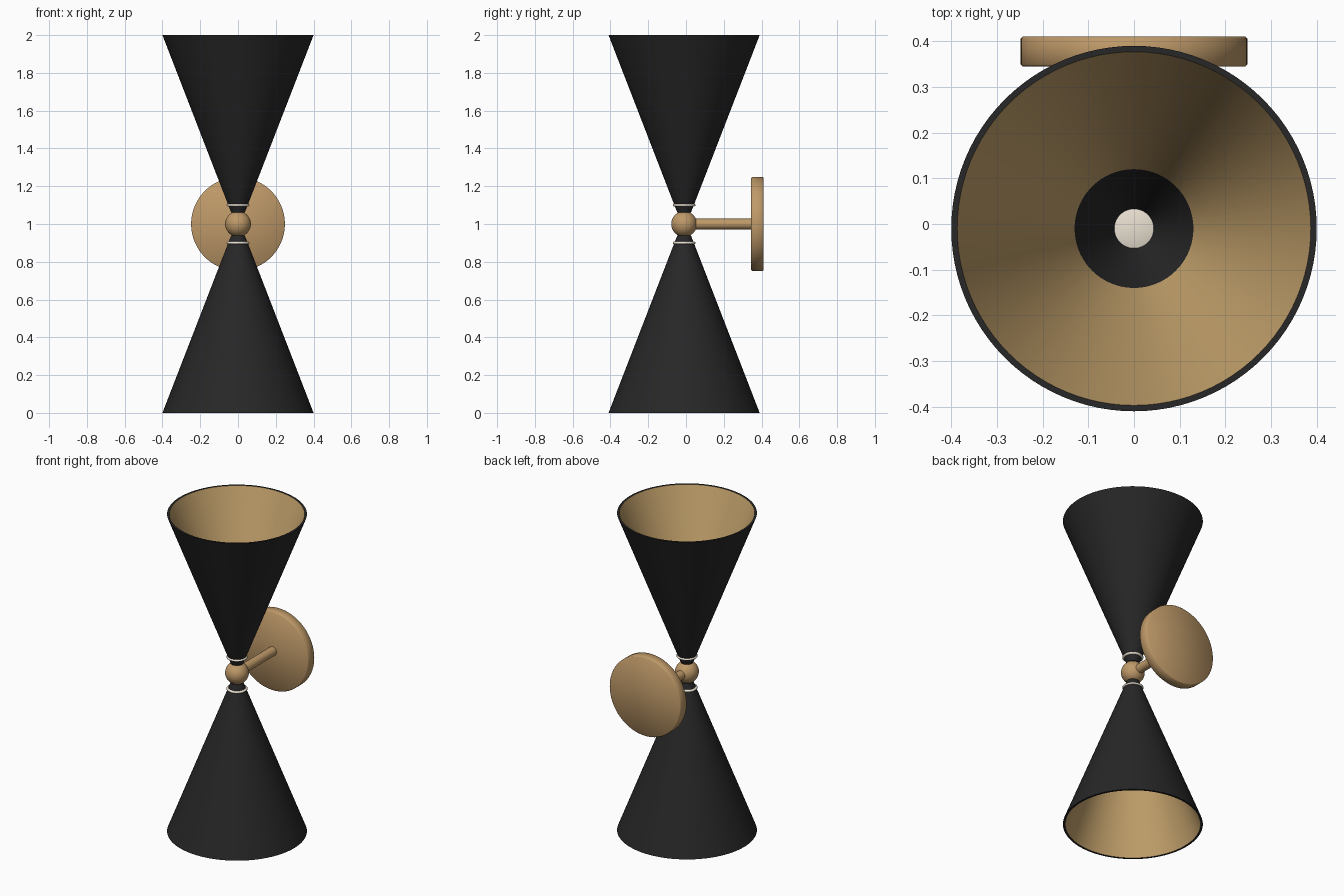
import bpy, bmesh, math
from mathutils import Matrix

if "Cube" in bpy.data.objects:
    bpy.data.objects.remove(bpy.data.objects["Cube"])

AXIS_Y = -0.01   # lamp axis
MID_Z = 1.0      # centre of the ball


def material(name, rgb):
    m = bpy.data.materials.new(name)
    m.diffuse_color = (*rgb, 1)
    m.use_nodes = True
    m.node_tree.nodes["Principled BSDF"].inputs["Base Color"].default_value = m.diffuse_color
    return m


black = material("black_metal", (0.02, 0.02, 0.02))
brass = material("brass", (0.52, 0.32, 0.14))
lining = material("gold_lining", (0.55, 0.36, 0.15))
ivory = material("ivory", (0.82, 0.75, 0.64))


def lathe(name, profile, mats, matrix, closed=False, seg_mats=None, angle=35, steps=96):
    """Revolve (radius, height) points about z, then place with matrix."""
    bm = bmesh.new()
    rings = []
    for r, h in profile:
        if r == 0:
            rings.append([bm.verts.new((0, 0, h))] * steps)
        else:
            rings.append([bm.verts.new((r * math.cos(2 * math.pi * i / steps),
                                        r * math.sin(2 * math.pi * i / steps), h))
                          for i in range(steps)])
    n = len(rings)
    for k in range(n if closed else n - 1):
        a, b = rings[k], rings[(k + 1) % n]
        for i in range(steps):
            j = (i + 1) % steps
            f = bm.faces.new(dict.fromkeys((a[i], a[j], b[j], b[i])))
            f.material_index = seg_mats[k] if seg_mats else 0
    bm.transform(matrix)
    bmesh.ops.recalc_face_normals(bm, faces=bm.faces)
    me = bpy.data.meshes.new(name)
    bm.to_mesh(me)
    bm.free()
    for m in mats:
        me.materials.append(m)
    ob = bpy.data.objects.new(name, me)
    bpy.context.collection.objects.link(ob)
    bpy.ops.object.select_all(action='DESELECT')
    ob.select_set(True)
    bpy.context.view_layer.objects.active = ob
    bpy.ops.object.shade_smooth_by_angle(angle=math.radians(angle))
    return ob


centre = Matrix.Translation((0, AXIS_Y, MID_Z))
towards_wall = centre @ Matrix.Rotation(math.radians(-90), 4, 'X')

# Upper and lower shades with gold-lined interiors, and their collars
shade = [(0.036, 0.06), (0.40, 1.0), (0.387, 1.0), (0.13, 0.324), (0.024, 0.06)]
collar = [(0, 0.093), (0.054, 0.093), (0.060, 0.097), (0.060, 0.103),
          (0.054, 0.107), (0, 0.109)]
for side, sign in (("upper", 1), ("lower", -1)):
    place = centre @ Matrix.Diagonal((1, 1, sign, 1))
    lathe(side + "_shade", shade, [black, lining], place, closed=True,
          seg_mats=[0, 0, 1, 0, 0])
    lathe(side + "_collar", collar, [ivory], place, angle=80)

# Central ball joint
ball = [(0 if i in (0, 24) else 0.068 * math.sin(math.pi * i / 24),
         -0.068 * math.cos(math.pi * i / 24)) for i in range(25)]
lathe("ball_joint", ball, [brass], centre, steps=48)

# Arm from the ball to the wall plate
lathe("wall_arm", [(0, 0), (0.028, 0), (0.028, 0.40), (0, 0.40)], [brass],
      towards_wall, steps=48)

# Round wall plate with slightly softened rims
plate = [(0, 0.355), (0.244, 0.355), (0.248, 0.359), (0.248, 0.416), (0.244, 0.42), (0, 0.42)]
lathe("wall_plate", plate, [brass], towards_wall, angle=60)
